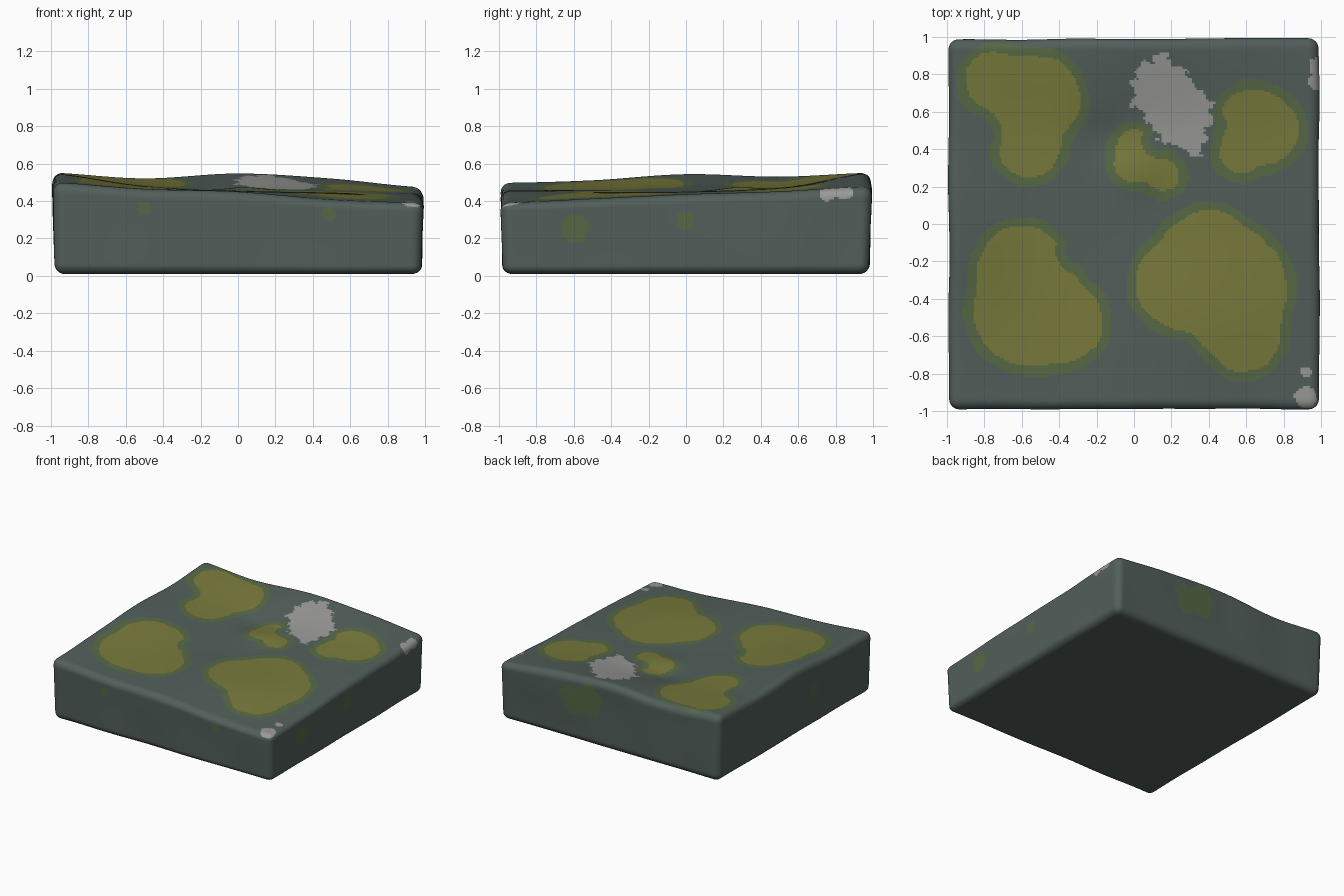
import bpy, bmesh, math
from mathutils import Matrix, Vector, noise

if "Cube" in bpy.data.objects:
    bpy.data.objects.remove(bpy.data.objects["Cube"])

RES = 160            # grid cells along the slab
THICK = 0.5          # nominal thickness before the top is warped
ROUND = 0.055        # edge rounding

# Top height on an even 5 x 5 lattice, front row first, left to right along x
HEIGHTS = [
    (.50, .465, .45, .405, .39),
    (.515, .47, .455, .44, .41),
    (.55, .48, .45, .45, .435),
    (.535, .485, .47, .47, .45),
    (.555, .525, .555, .525, .475),
]

# Lichen patches: lobes (x, y, radius) and the notches bitten out of them
PATCHES = [
    ([(-.74, .76, .16), (-.52, .67, .23), (-.56, .42, .17)], [(-.83, .48, .13)]),
    ([(-.6, -.24, .23), (-.56, -.46, .3), (-.38, -.53, .21)], [(-.29, -.14, .13)]),
    ([(.4, -.18, .25), (.25, -.32, .24), (.5, -.35, .32), (.59, -.6, .19)],
     [(.23, -.72, .15)]),
    ([(.63, .56, .16), (.7, .5, .18), (.56, .37, .1)], [(.42, .53, .07)]),
    ([(0, .41, .09), (0, .32, .1), (.16, .26, .08)], [(.14, .45, .1)]),
]
MINERAL_LOBES = [(.15, .73, .16), (.25, .58, .165), (.32, .41, .05)]
# Spots that wrap the sides (x, y, z, radius)
MINERAL_SPOTS = [(.92, -.92, .37, .06), (.92, -.79, .39, .03),
                 (.98, .76, .45, .05), (.98, .84, .45, .05)]
MOSS_SPOTS = [(1, -.6, .25, .08), (1, 0, .29, .05), (.2, 1, .38, .12),
              (.32, 1, .34, .11), (-1, -.25, .3, .06),
              (-.5, -1, .37, .04), (.48, -1, .33, .035)]


def make_material(name, color):
    mat = bpy.data.materials.new(name)
    mat.use_nodes = True
    mat.diffuse_color = (*color, 1)
    bsdf = mat.node_tree.nodes["Principled BSDF"]
    bsdf.inputs["Base Color"].default_value = (*color, 1)
    return mat


def spline(values, t):
    """Smooth interpolation through evenly spaced values, t in -1..1."""
    s = min(max((t + 1) * 2, 0), 3.9999)
    i = int(s)
    f = s - i
    a, b, c, d = (values[min(max(i + k, 0), 4)] for k in (-1, 0, 1, 2))
    return b + .5 * f * (c - a + f * (2*a - 5*b + 4*c - d + f * (3*(b - c) + d - a)))


def top_height(x, y):
    h = spline([spline(row, x) for row in HEIGHTS], y)
    dip = math.exp(-((x + .15)**2 + (y - .45)**2) / .02)
    mound = math.exp(-((x - .03)**2 + (y - .28)**2) / .02)
    return h + .02 * mound - .02 * dip


def blob(lobes, x, y):
    """Signed distance to softly merged circles."""
    k = .025
    total = sum(math.exp(-(math.hypot(x - a, y - b) - r) / k) for a, b, r in lobes)
    return -k * math.log(max(total, 1e-30))


def patch_distance(x, y):
    best = 1
    for lobes, notches in PATCHES:
        d = max(blob(lobes, x, y), -blob(notches, x, y))
        best = min(best, d)
    return best + .012 * noise.noise(Vector((x, y, 0)) * 9)


def in_spots(p, spots):
    wobble = 1 + .35 * noise.noise(p * 14)
    return any((p - Vector(s[:3])).length < s[3] * wobble for s in spots)


def pick_color(p, normal):
    """0 stone, 1 moss rim, 2 lichen, 3 pale mineral."""
    if p.z < .1:
        return 0
    if in_spots(p, MINERAL_SPOTS):
        return 3
    if normal.z < .6:
        return 1 if in_spots(p, MOSS_SPOTS) else 0
    ragged = .05 * noise.noise(p * 17) + .02 * noise.noise(p * 45)
    if blob(MINERAL_LOBES, p.x, p.y) + ragged < 0:
        return 3
    d = patch_distance(p.x, p.y)
    return 2 if d < 0 else 1 if d < .05 else 0


def shape(p):
    """Round the box, warp its top and loosen its outline."""
    half = Vector((.985, .985, THICK / 2))
    p = Vector([a * b for a, b in zip(p, half)])
    core = Vector([min(max(a, ROUND - b), b - ROUND) for a, b in zip(p, half)])
    if (p - core).length > 0:
        p = core + (p - core).normalized() * ROUND
    level = (p.z + THICK / 2) / THICK
    z = .01 + level * (top_height(p.x, p.y) - .01)
    flare = 1 + .012 * (level - .5)
    wave = .008 * noise.noise(Vector((p.x, p.y, z)) * 2.5)
    return Vector((p.x * (flare + wave), p.y * (flare - wave), z))


# Slab: six gridded panels welded into a box, then shaped
bm = bmesh.new()
for axis, angle in [("X", 0), ("X", 180), ("X", 90), ("X", -90), ("Y", 90), ("Y", -90)]:
    turn = Matrix.Rotation(math.radians(angle), 4, axis)
    place = turn @ Matrix.Translation((0, 0, 1))
    short = RES // 4
    nx = short if axis == "Y" else RES
    ny = short if axis == "X" and abs(angle) == 90 else RES
    bmesh.ops.create_grid(bm, x_segments=nx, y_segments=ny, size=1, matrix=place)
bmesh.ops.remove_doubles(bm, verts=bm.verts, dist=.0005)
for v in bm.verts:
    v.co = shape(v.co)
bmesh.ops.recalc_face_normals(bm, faces=bm.faces)
bm.normal_update()
for f in bm.faces:
    f.smooth = True
    f.material_index = pick_color(f.calc_center_median(), f.normal)

mesh = bpy.data.meshes.new("stone_slab")
bm.to_mesh(mesh)
bm.free()
for name, color in [("grey_green_stone", (.085, .115, .105)),
                    ("moss_green", (.095, .14, .06)),
                    ("yellow_lichen", (.19, .195, .045)),
                    ("pale_mineral", (.32, .32, .31))]:
    mesh.materials.append(make_material(name, color))
slab = bpy.data.objects.new("stone_slab", mesh)
bpy.context.collection.objects.link(slab)
